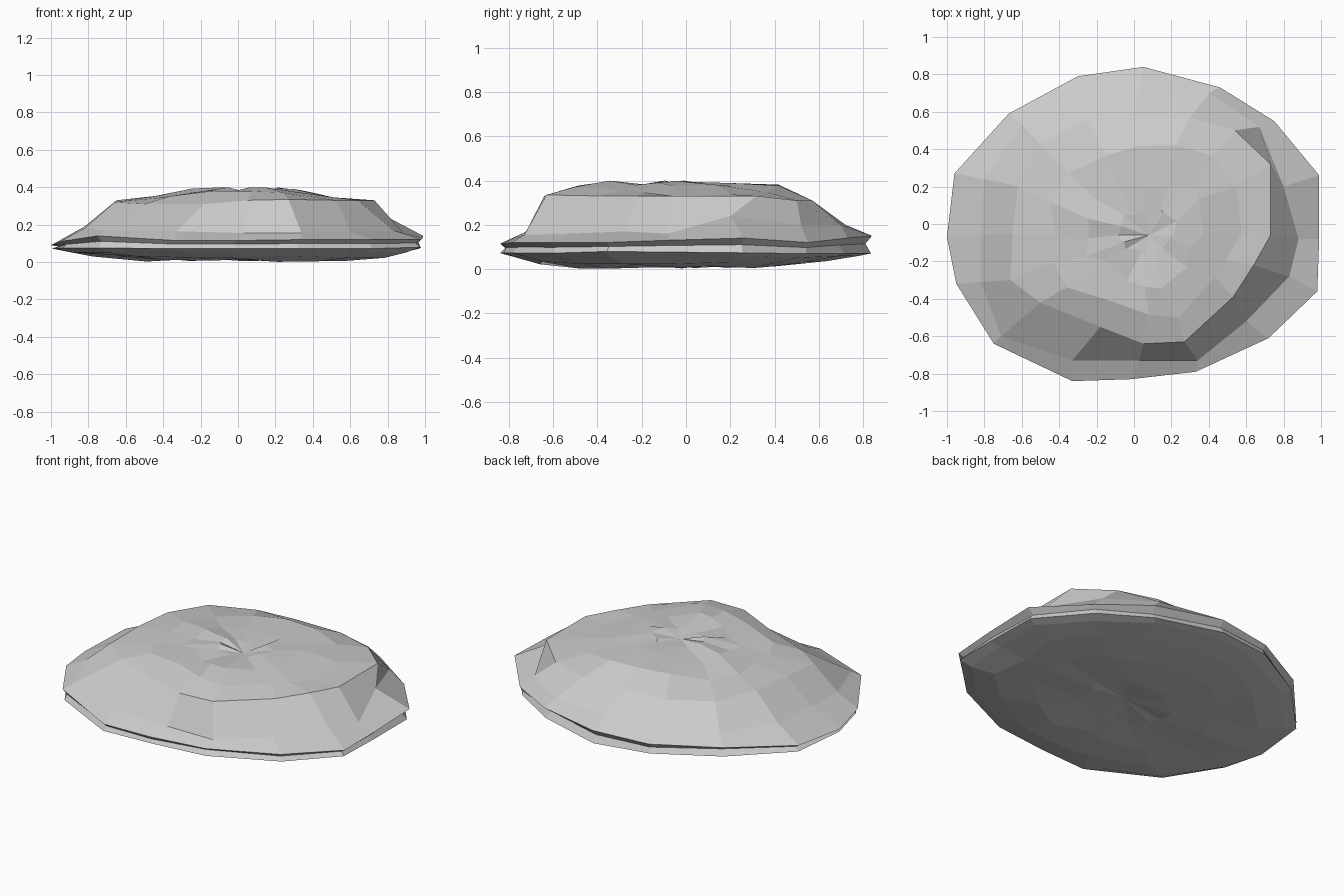
import bpy
import bmesh
import random
from mathutils import Vector

random.seed(7)

cube = bpy.data.objects.get("Cube")
if cube:
    bpy.data.objects.remove(cube, do_unlink=True)


def outline(*points):
    return [Vector(p) for p in points]


# Each outline runs anticlockwise from the left side
# Edge of the upper plateau
shoulder = outline(
    (.73, -.06, .33), (.73, .32, .33), (.54, .5, .31), (.3, .57, .31),
    (0, .57, .31), (-.25, .55, .31), (-.5, .43, .32), (-.62, .2, .33),
    (-.65, -.05, .33), (-.66, -.3, .32), (-.5, -.42, .31), (-.18, -.55, .31),
    (.05, -.64, .33), (.27, -.63, .335), (.53, -.39, .33), (.64, -.22, .33))

# Foot of the steep flanks
flank = outline(
    (.88, -.08, .16), (.8, .2, .24), (.67, .52, .2), (.4, .7, .2),
    (.03, .72, .2), (-.28, .7, .2), (-.6, .53, .19), (-.8, .24, .19),
    (-.82, -.06, .19), (-.82, -.31, .18), (-.71, -.6, .17), (-.33, -.73, .165),
    (.03, -.73, .155), (.34, -.73, .155), (.6, -.52, .16), (.83, -.28, .17))

# Widest part, the upper lip of the rim
rim = outline(
    (.99, -.08, .13), (.99, .26, .14), (.75, .55, .12), (.46, .73, .14),
    (.05, .84, .15), (-.3, .79, .14), (-.67, .59, .14), (-.96, .27, .11),
    (-1, -.07, .09), (-.95, -.32, .11), (-.75, -.64, .14), (-.33, -.84, .115),
    (-.02, -.83, .115), (.33, -.79, .12), (.72, -.61, .12), (.98, -.36, .12))

top_pole = Vector((.08, -.06, .365))
bottom_pole = Vector((.04, -.04, .035))


def rough(point, sideways, upward):
    """Move a point slightly, keeping it above the ground."""
    x, y = (random.uniform(-sideways, sideways) for _ in "xy")
    moved = point + Vector((x, y, random.uniform(-upward, upward)))
    moved.z = max(moved.z, 0)
    return moved


def shrunk(source, pole, scale, height, sideways, upward, droop=0):
    """Copy an outline towards a pole, drooping at the left and right."""
    ring = []
    for point in source:
        inner = pole.lerp(point, scale)
        inner.z = height - droop * inner.x ** 2
        ring.append(rough(inner, sideways, upward))
    return ring


# Lower lip, with a shallow groove between the two lips
lip = shrunk(rim, bottom_pole, .99, .075, .008, .006)
groove = []
for upper, lower in zip(rim, lip):
    middle = upper.lerp(lower, .45)
    inset = random.uniform(.95, .99)
    groove.append(Vector((middle.x * inset, middle.y * inset, middle.z)))

# Rings from the top pole down to the bottom pole
rings = [
    shrunk(shoulder, top_pole, .2, .388, .02, .016),
    shrunk(shoulder, top_pole, .45, .388, .03, .016, droop=.12),
    shrunk(shoulder, top_pole, .73, .375, .03, .01, droop=.14),
    shoulder,
    flank,
    rim,
    groove,
    lip,
    shrunk(rim, bottom_pole, .93, .055, .015, .006),
    shrunk(rim, bottom_pole, .78, .03, .03, .01),
    shrunk(rim, bottom_pole, .53, .014, .04, .014),
    shrunk(rim, bottom_pole, .27, .018, .03, .014),
]

# Skin the rings and close both poles with fans
bm = bmesh.new()
loops = [[bm.verts.new(point) for point in ring] for ring in rings]
count = len(rim)
for upper, lower in zip(loops, loops[1:]):
    for i in range(count):
        j = (i + 1) % count
        bm.faces.new((upper[i], lower[i], lower[j], upper[j]))
for loop, pole in ((loops[0], top_pole), (loops[-1], bottom_pole)):
    tip = bm.verts.new(pole)
    for i in range(count):
        bm.faces.new((tip, loop[i], loop[(i + 1) % count]))
bmesh.ops.recalc_face_normals(bm, faces=bm.faces)

mesh = bpy.data.meshes.new("flat_rock")
bm.to_mesh(mesh)
bm.free()
rock = bpy.data.objects.new("flat_rock", mesh)
bpy.context.collection.objects.link(rock)

# Plain grey stone
stone = bpy.data.materials.new("grey stone")
stone.use_nodes = True
grey = (.6, .6, .6, 1)
stone.diffuse_color = grey
stone.node_tree.nodes["Principled BSDF"].inputs["Base Color"].default_value = grey
mesh.materials.append(stone)
